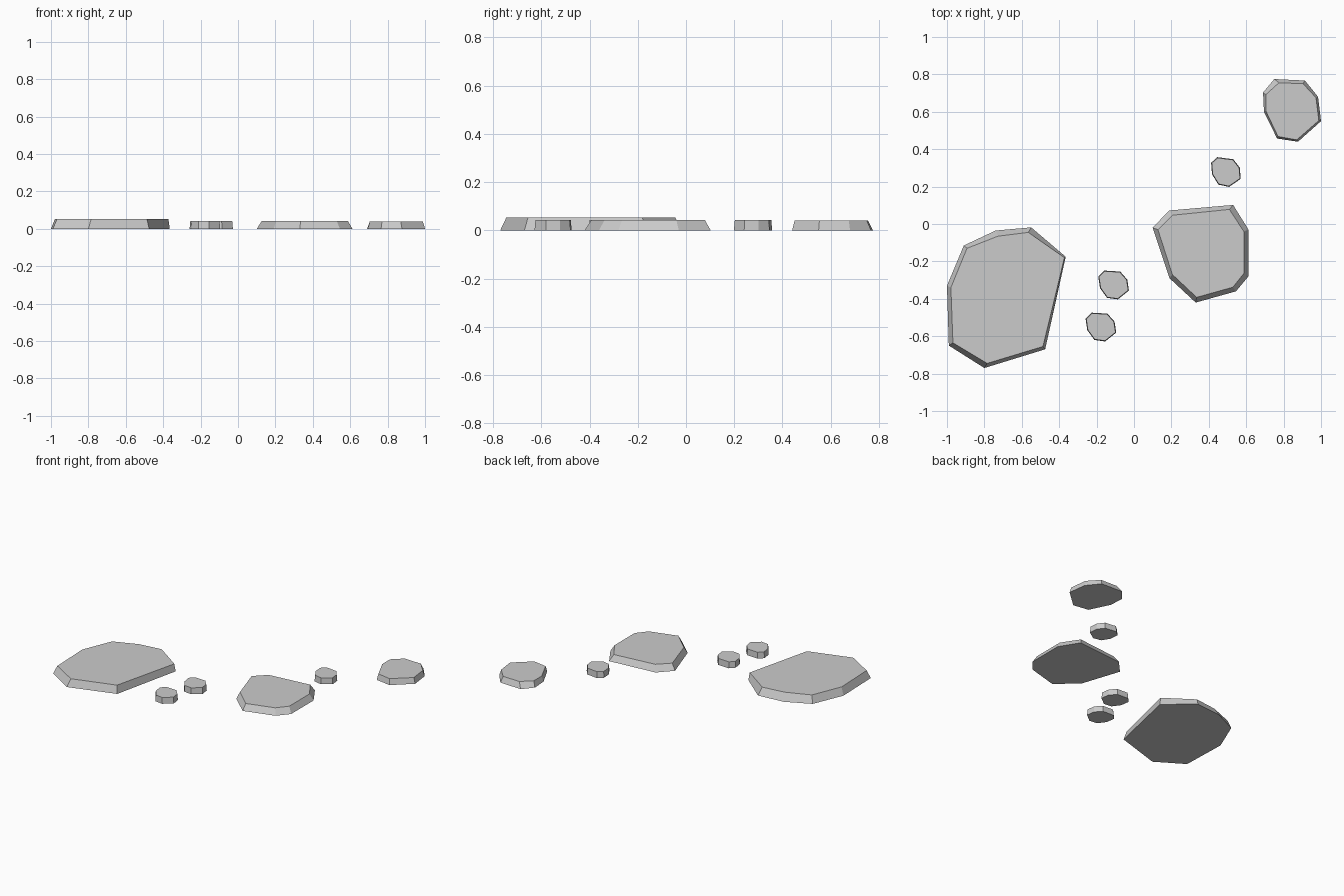
import bpy
from math import cos, sin, radians


def stone(name, base, top, height):
    """Flat slab with a wider base outline and a bevelled, smaller top outline."""
    n = len(base)
    verts = [(x, y, 0) for x, y in base] + [(x, y, height) for x, y in top]
    # outlines run clockwise seen from above
    faces = [tuple(range(n)), tuple(reversed(range(n, 2 * n)))]
    faces += [((i + 1) % n, i, n + i, n + (i + 1) % n) for i in range(n)]
    mesh = bpy.data.meshes.new(name)
    mesh.from_pydata(verts, [], faces)
    mesh.update()
    obj = bpy.data.objects.new(name, mesh)
    bpy.context.collection.objects.link(obj)
    return obj


# Large slab on the left
stone("large_stone",
      [(-.55, -.018), (-.365, -.175), (-.475, -.67), (-.80, -.77),
       (-.99, -.65), (-1.0, -.33), (-.91, -.115), (-.74, -.035)],
      [(-.565, -.045), (-.372, -.18), (-.487, -.655), (-.785, -.745),
       (-.968, -.635), (-.979, -.34), (-.893, -.13), (-.727, -.065)], 0.053)

# Medium slab in the middle
stone("medium_stone",
      [(.53, .102), (.612, -.03), (.612, -.28), (.545, -.36),
       (.33, -.42), (.19, -.29), (.10, -.02), (.187, .072)],
      [(.51, .078), (.587, -.04), (.587, -.265), (.528, -.338),
       (.335, -.392), (.205, -.27), (.128, -.03), (.207, .047)], 0.043)

# Small slab at the back right
stone("small_stone",
      [(.75, .775), (.914, .767), (.984, .68), (1.0, .55),
       (.877, .44), (.765, .457), (.695, .60), (.69, .703)],
      [(.775, .755), (.904, .75), (.973, .675), (.988, .553),
       (.87, .45), (.77, .468), (.705, .605), (.705, .692)], 0.04)

# Three pebbles sharing one outline
pebble = [(-.05, .076), (.036, .071), (.074, .028), (.083, -.031),
          (.024, -.078), (-.034, -.070), (-.072, -.017), (-.081, .044)]
for i, (cx, cy, turn) in enumerate([(.49, .278, -4), (-.11, -.325, 0), (-.178, -.55, 0)]):
    c, s = cos(radians(turn)), sin(radians(turn))
    ring = [(c * x - s * y, s * x + c * y) for x, y in pebble]
    stone(f"pebble_{i + 1}",
          [(cx + x, cy + y) for x, y in ring],
          [(cx + .95 * x, cy + .95 * y) for x, y in ring], 0.043)
